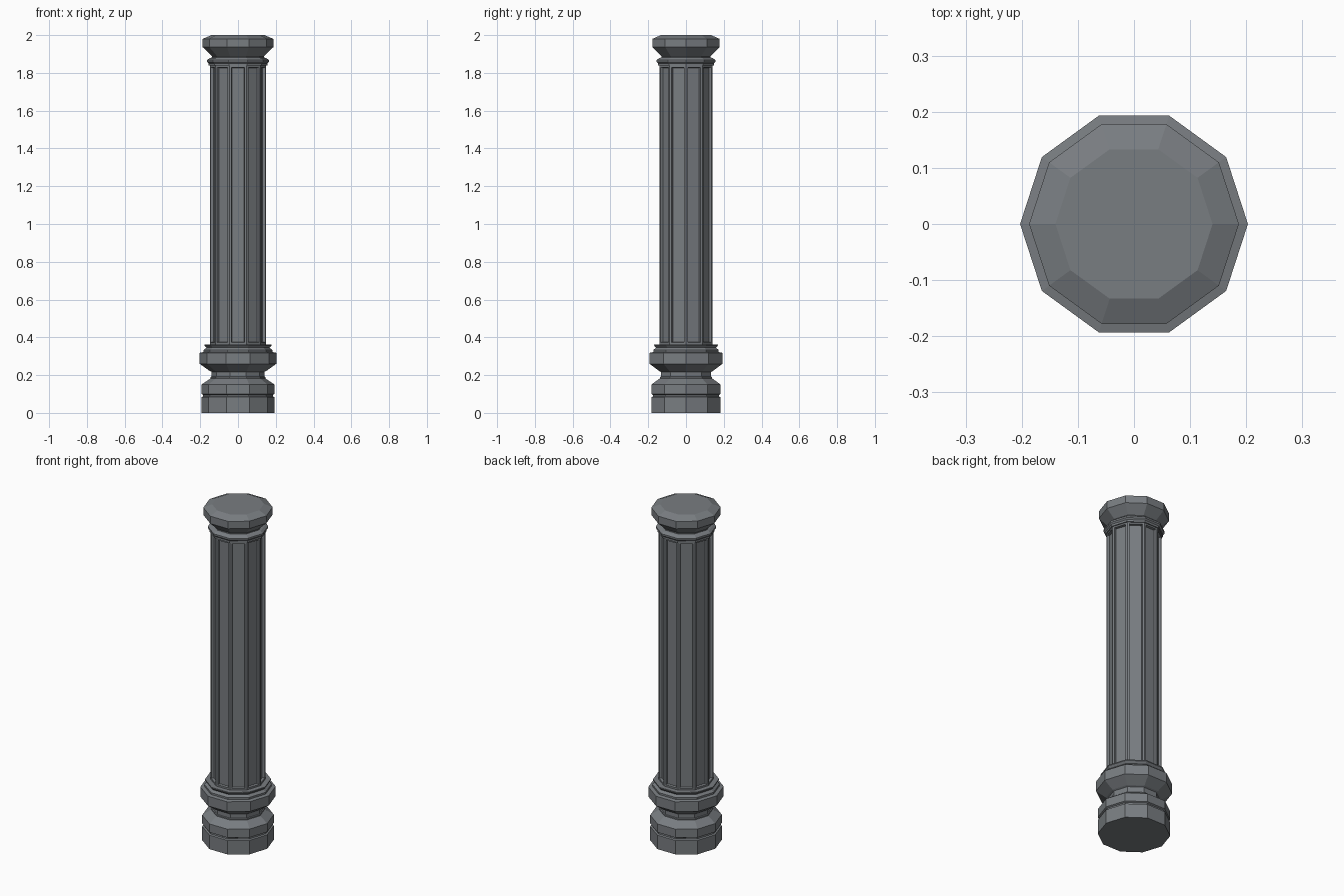
import bpy, bmesh, math

if "Cube" in bpy.data.objects:
    bpy.data.objects.remove(bpy.data.objects["Cube"])

stone = bpy.data.materials.new("grey stone")
stone.diffuse_color = (0.19, 0.205, 0.22, 1)
stone.use_nodes = True
stone.node_tree.nodes["Principled BSDF"].inputs["Base Color"].default_value = stone.diffuse_color
SIDES = 10


def lathe(name, profile, panel=None):
    """Ten-sided turned part from (radius, height) points, closed with caps."""
    bm = bmesh.new()
    rings = []
    for r, z in profile:
        rings.append([bm.verts.new((r * math.cos(2 * math.pi * i / SIDES),
                                    r * math.sin(2 * math.pi * i / SIDES), z))
                      for i in range(SIDES)])
    sides = []
    for a, b in zip(rings, rings[1:]):
        for i in range(SIDES):
            j = (i + 1) % SIDES
            sides.append(bm.faces.new((a[i], a[j], b[j], b[i])))
    bm.faces.new(rings[0][::-1])
    bm.faces.new(rings[-1])
    bm.normal_update()
    if panel:
        # sunken flute in every side face
        margin, depth = panel
        bmesh.ops.inset_individual(bm, faces=sides, thickness=margin)
        bmesh.ops.inset_individual(bm, faces=sides, thickness=0.003, depth=-depth)
    bmesh.ops.recalc_face_normals(bm, faces=bm.faces)
    mesh = bpy.data.meshes.new(name)
    bm.to_mesh(mesh)
    bm.free()
    mesh.materials.append(stone)
    ob = bpy.data.objects.new(name, mesh)
    bpy.context.collection.objects.link(ob)
    return ob


# plinth with a thin groove, neck and wide collar
lathe("base", [(0.193, 0), (0.193, 0.083), (0.184, 0.087), (0.184, 0.095),
               (0.193, 0.10), (0.193, 0.15), (0.145, 0.183), (0.145, 0.19),
               (0.14, 0.192), (0.14, 0.217), (0.15, 0.222), (0.203, 0.26),
               (0.203, 0.318), (0.182, 0.322), (0.182, 0.333),
               (0.167, 0.345), (0.178, 0.357), (0.178, 0.363), (0.146, 0.363)])

# fluted shaft
lathe("shaft", [(0.148, 0.362), (0.148, 1.84)], panel=(0.016, 0.014))

# ring moulding and flared top
lathe("capital", [(0.146, 1.838), (0.155, 1.838), (0.155, 1.85), (0.163, 1.858),
                  (0.163, 1.868), (0.15, 1.878), (0.137, 1.882), (0.137, 1.888),
                  (0.187, 1.936), (0.187, 1.98), (0.14, 2.0)])
